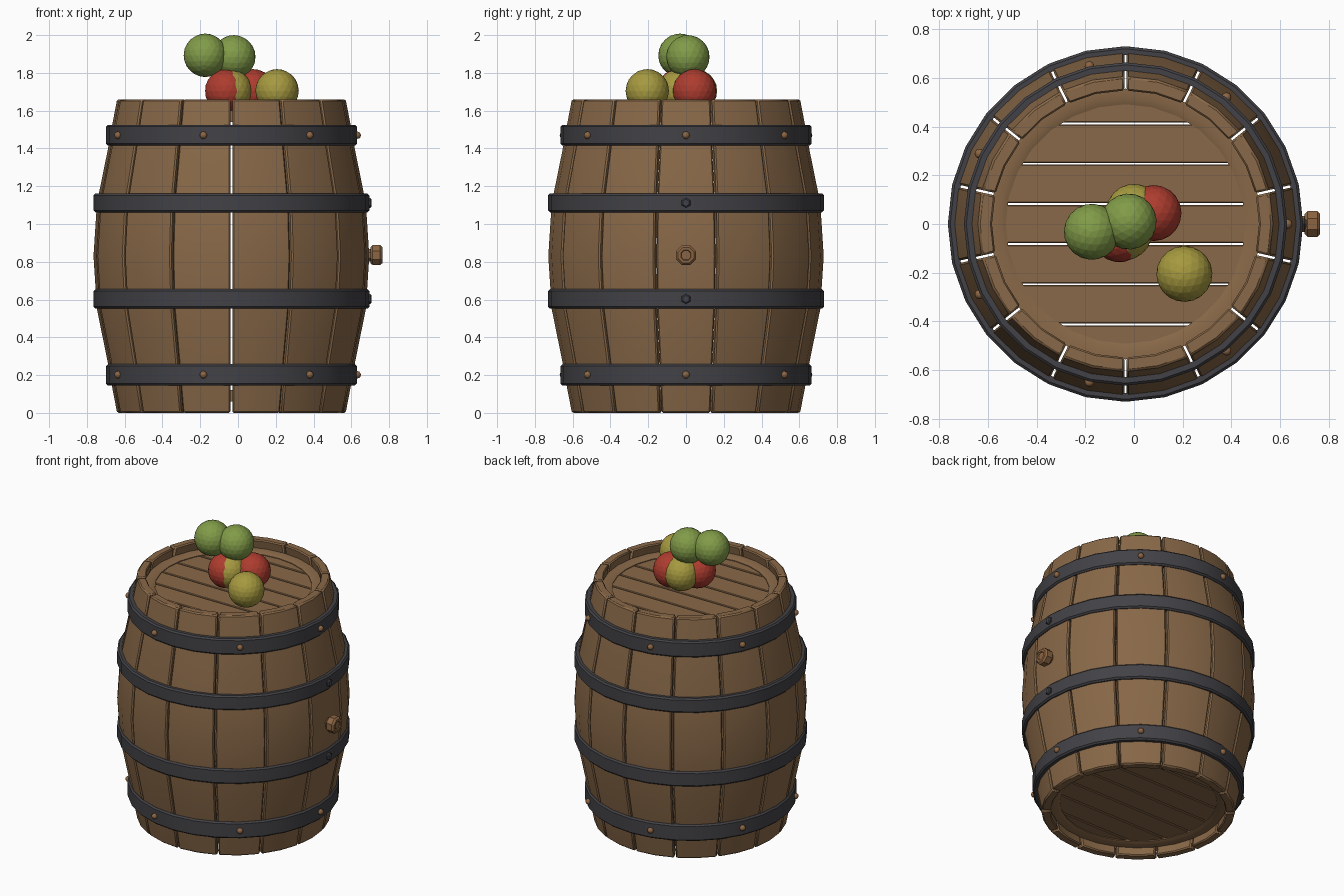
import bpy, bmesh
from math import pi, sin, cos, asin, sqrt
from mathutils import Matrix, Vector

cube = bpy.data.objects.get("Cube")
if cube:
    bpy.data.objects.remove(cube)

CX = -0.035          # barrel axis
STAVES = 14
HALF = pi / STAVES
HEIGHT = 1.66


def material(name, rgb):
    m = bpy.data.materials.new(name)
    m.use_nodes = True
    m.diffuse_color = (*rgb, 1)
    bsdf = m.node_tree.nodes["Principled BSDF"]
    bsdf.inputs["Base Color"].default_value = (*rgb, 1)
    bsdf.inputs["Roughness"].default_value = 0.8
    return m


wood = material("oak wood", (0.25, 0.14, 0.065))
iron = material("dark iron", (0.055, 0.055, 0.063))
stud = material("stud brown", (0.26, 0.13, 0.055))
red = material("red skin", (0.42, 0.045, 0.028))
yellow = material("yellow skin", (0.38, 0.32, 0.05))
green = material("green skin", (0.22, 0.33, 0.065))


def finish(bm, name, mat, bevel=0, smooth=True):
    bmesh.ops.remove_doubles(bm, verts=bm.verts, dist=1e-5)
    bmesh.ops.recalc_face_normals(bm, faces=bm.faces)
    me = bpy.data.meshes.new(name)
    bm.to_mesh(me)
    bm.free()
    me.materials.append(mat)
    ob = bpy.data.objects.new(name, me)
    bpy.context.scene.collection.objects.link(ob)
    if smooth:
        bpy.ops.object.select_all(action='DESELECT')
        ob.select_set(True)
        bpy.context.view_layer.objects.active = ob
        bpy.ops.object.shade_smooth_by_angle(angle=0.5)
    if bevel:
        mod = ob.modifiers.new("edge_bevel", 'BEVEL')
        mod.width = bevel
        mod.segments = 1
        mod.limit_method = 'ANGLE'
        mod.angle_limit = 0.7
    return ob


def loft(bm, rings, cap=True, loop=False):
    """Bridge a list of closed point rings."""
    vs = [[bm.verts.new(p) for p in ring] for ring in rings]
    n = len(vs[0])
    for a, b in zip(vs, vs[1:] + ([vs[0]] if loop else [])):
        for i in range(n):
            j = (i + 1) % n
            bm.faces.new((a[i], a[j], b[j], b[i]))
    if cap and not loop:
        bm.faces.new(vs[0])
        bm.faces.new(vs[-1])


def lathe(name, profile, segs, mat, matrix=None, bevel=0, smooth=True):
    """Spin a closed (radius, height) profile around z."""
    bm = bmesh.new()
    rings = [[(r * cos(2 * pi * s / segs), r * sin(2 * pi * s / segs), z)
              for s in range(segs)] for r, z in profile]
    loft(bm, rings, loop=True)
    bmesh.ops.dissolve_degenerate(bm, dist=1e-5, edges=bm.edges)
    bm.transform(matrix or Matrix.Translation((CX, 0, 0)))
    return finish(bm, name, mat, bevel, smooth)


def outward(angle, radius, z):
    """Matrix placing a local +z part so that it points out of the barrel."""
    return (Matrix.Translation((CX, 0, z)) @ Matrix.Rotation(angle, 4, 'Z')
            @ Matrix.Translation((radius, 0, 0)) @ Matrix.Rotation(pi / 2, 4, 'Y'))


# Bulging staves with open seams between them
half_profile = [(0, .605), (.14, .632), (.27, .655), (.55, .712), (.83, .73)]
profile = half_profile + [(HEIGHT - z, r) for z, r in half_profile[-2::-1]]
bm = bmesh.new()
for k in range(STAVES):
    rings = []
    for z, r in profile:
        ring = []
        for rad, sides in ((r, (-1, 0, 1)), (r - 0.058, (1, 0, -1))):
            for t in sides:
                a = 2 * HALF * k + t * (HALF - asin(0.005 / rad))
                ring.append((CX + rad * cos(a), rad * sin(a), z))
        rings.append(ring)
    loft(bm, rings)
finish(bm, "staves", wood, bevel=0.008)

# Iron hoops
hoops = {"bottom_hoop": (.145, .258, .664), "lower_hoop": (.552, .655, .73),
         "upper_hoop": (1.062, 1.162, .73), "top_hoop": (1.415, 1.525, .664)}
for name, (z0, z1, r) in hoops.items():
    c = 0.01
    lathe(name, [(r - .035, z0), (r - c, z0), (r, z0 + c),
                 (r, z1 - c), (r - c, z1), (r - .035, z1)], 2 * STAVES, iron)

# Plank heads and their rims, top and bottom
WIDTH, R = 0.165, 0.5
for label, sign, level in (("top", 1, 1.585), ("bottom", -1, 0.075)):
    bm = bmesh.new()
    for k in range(-3, 4):
        y0 = max(k * WIDTH - WIDTH / 2 + .004, -R + .001)
        y1 = min(k * WIDTH + WIDTH / 2 - .004, R - .001)
        ys = [y0 + (y1 - y0) * i / 6 for i in range(7)]
        pts = [(sqrt(R * R - y * y), y) for y in ys]
        pts += [(-x, y) for x, y in reversed(pts)]
        loft(bm, [[(CX + x, y, z) for x, y in pts]
                  for z in (level - sign * .04, level)])
    finish(bm, label + "_head_planks", wood, bevel=0.004, smooth=False)
    lathe(label + "_head_rim",
          [(r, level + sign * h) for r, h in
           ((.492, -.045), (.492, .005), (.518, .015), (.556, .015), (.556, -.045))],
          2 * STAVES, wood)

# Studs around the outer hoops
for label, z in (("bottom", .202), ("top", 1.47)):
    bm = bmesh.new()
    for k in range(7):
        m = outward(2 * pi * k / 7, .666, z) @ Matrix.Diagonal((.02, .02, .02, 1))
        bmesh.ops.create_icosphere(bm, subdivisions=2, radius=1, matrix=m)
    finish(bm, label + "_hoop_studs", stud)

# Hexagonal bolts on the middle hoops
for label, z in (("lower", .603), ("upper", 1.112)):
    lathe(label + "_hoop_bolt", [(0, -.02), (.026, -.02), (.026, .006), (.019, .013), (0, .013)],
          6, iron, outward(0, .73, z), smooth=False)

# Bung on the side: narrow neck and faceted knob
lathe("bung", [(0, -.03), (.036, -.03), (.036, .008), (.045, .008), (.057, .02),
               (.057, .06), (.045, .072), (.03, .072), (.026, .066), (0, .066)],
      8, stud, outward(0, .728, .835) @ Matrix.Rotation(pi / 8, 4, 'Z'), smooth=False)

# Pile of fruit
fruit = [("red_fruit", red, (.08, .045, 1.705)), ("red_fruit", red, (-.06, -.042, 1.705)),
         ("yellow_fruit", yellow, (.207, -.205, 1.705)),
         ("yellow_fruit", yellow, (0, .05, 1.705)),
         ("yellow_fruit", yellow, (-.04, -.034, 1.705)),
         ("green_fruit", green, (-.173, -.032, 1.893)),
         ("green_fruit", green, (-.022, .01, 1.885))]
for i, (name, mat, pos) in enumerate(fruit):
    bm = bmesh.new()
    spin = Matrix.Translation(Vector(pos)) @ Matrix.Rotation(i * 0.8, 4, 'Z')
    bmesh.ops.create_icosphere(bm, subdivisions=3, radius=0.115, matrix=spin)
    finish(bm, f"{name}_{i + 1}", mat, smooth=False)
